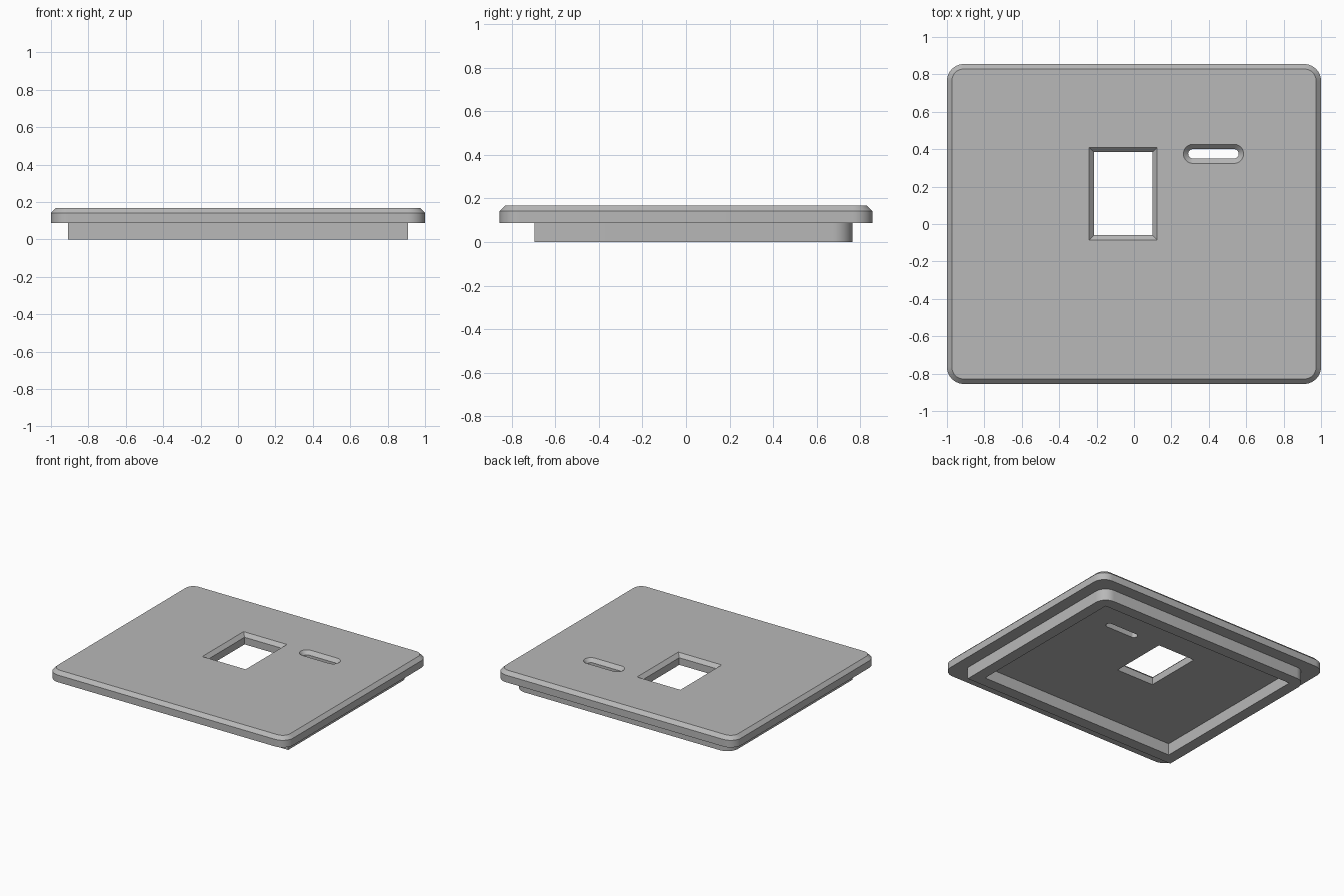
import bpy
import bmesh
from math import cos, sin, pi

cube = bpy.data.objects.get("Cube")
if cube:
    bpy.data.objects.remove(cube, do_unlink=True)

TOP, SHOULDER, UNDERSIDE = 0.168, 0.142, 0.088
CHAMFER = 0.026
STEPS = 10

grey = bpy.data.materials.new("plain_grey")
grey.use_nodes = True
colour = (0.48, 0.48, 0.48, 1)
grey.diffuse_color = colour
grey.node_tree.nodes["Principled BSDF"].inputs["Base Color"].default_value = colour

bm = bmesh.new()


def loop(rect, radii, z, inset=0):
    """Closed loop of vertices round a rectangle with a radius per corner."""
    x0, y0, x1, y1 = rect
    x0, y0, x1, y1 = x0 + inset, y0 + inset, x1 - inset, y1 - inset
    corners = [(x0, y0, 1, 1), (x1, y0, -1, 1), (x1, y1, -1, -1), (x0, y1, 1, -1)]
    points = []
    for i, (x, y, sx, sy) in enumerate(corners):
        r = max(radii[i] - inset, 0)
        for k in range(STEPS + 1 if r else 1):
            a = pi + (i + k / STEPS) * pi / 2
            p = (x + sx * r + r * cos(a), y + sy * r + r * sin(a)) if r else (x, y)
            if all(abs(p[0] - q[0]) + abs(p[1] - q[1]) > 1e-5 for q in points):
                points.append(p)
    return [bm.verts.new((px, py, z)) for px, py in points]


def bridge(a, b):
    """Wall of quads between two matching loops."""
    n = len(a)
    for i in range(n):
        j = (i + 1) % n
        bm.faces.new((a[i], a[j], b[j], b[i]))


def fill(*loops):
    """Flat face bounded by the first loop, with the others as holes."""
    edges = []
    for lp in loops:
        for i, v in enumerate(lp):
            w = lp[(i + 1) % len(lp)]
            edges.append(bm.edges.get((v, w)) or bm.edges.new((v, w)))
    bmesh.ops.triangle_fill(bm, use_beauty=True, use_dissolve=False, edges=edges)


# Outer edge of the plate, chamfered at the top
plate = (-1, -0.855, 1, 0.855)
round_all = [0.09] * 4
plate_bottom = loop(plate, round_all, UNDERSIDE)
plate_side = loop(plate, round_all, SHOULDER)
plate_top = loop(plate, round_all, TOP, CHAMFER)
bridge(plate_bottom, plate_side)
bridge(plate_side, plate_top)

# Square window and rounded slot, both with chamfered mouths
top_holes, bottom_holes = [], []
for rect, radius in (((-0.24, -0.085, 0.124, 0.41), 0),
                     ((0.264, 0.324, 0.586, 0.426), 0.051)):
    radii = [radius] * 4
    mouth = loop(rect, radii, TOP)
    throat = loop(rect, radii, SHOULDER, CHAMFER)
    exit_loop = loop(rect, radii, UNDERSIDE, CHAMFER)
    bridge(mouth, throat)
    bridge(throat, exit_loop)
    top_holes.append(mouth)
    bottom_holes.append(exit_loop)

# Locating rim below: square front corners, rounded back corners
rim = (-0.908, -0.695, 0.908, 0.763)
rim_inner = (-0.823, -0.61, 0.823, 0.678)
rim_radii, square = [0, 0, 0.09, 0.09], [0] * 4
outer_high, outer_low = loop(rim, rim_radii, UNDERSIDE), loop(rim, rim_radii, 0)
inner_high, inner_low = loop(rim_inner, square, UNDERSIDE), loop(rim_inner, square, 0)
bridge(outer_high, outer_low)
bridge(inner_high, inner_low)

# Flat faces
fill(plate_top, *top_holes)
fill(plate_bottom, outer_high)
fill(outer_low, inner_low)
fill(inner_high, *bottom_holes)

bmesh.ops.recalc_face_normals(bm, faces=bm.faces)
mesh = bpy.data.meshes.new("cover_plate")
bm.to_mesh(mesh)
bm.free()
mesh.materials.append(grey)
cover = bpy.data.objects.new("cover_plate", mesh)
bpy.context.collection.objects.link(cover)
bpy.context.view_layer.objects.active = cover
cover.select_set(True)
bpy.ops.object.shade_smooth_by_angle(angle=pi / 6)
